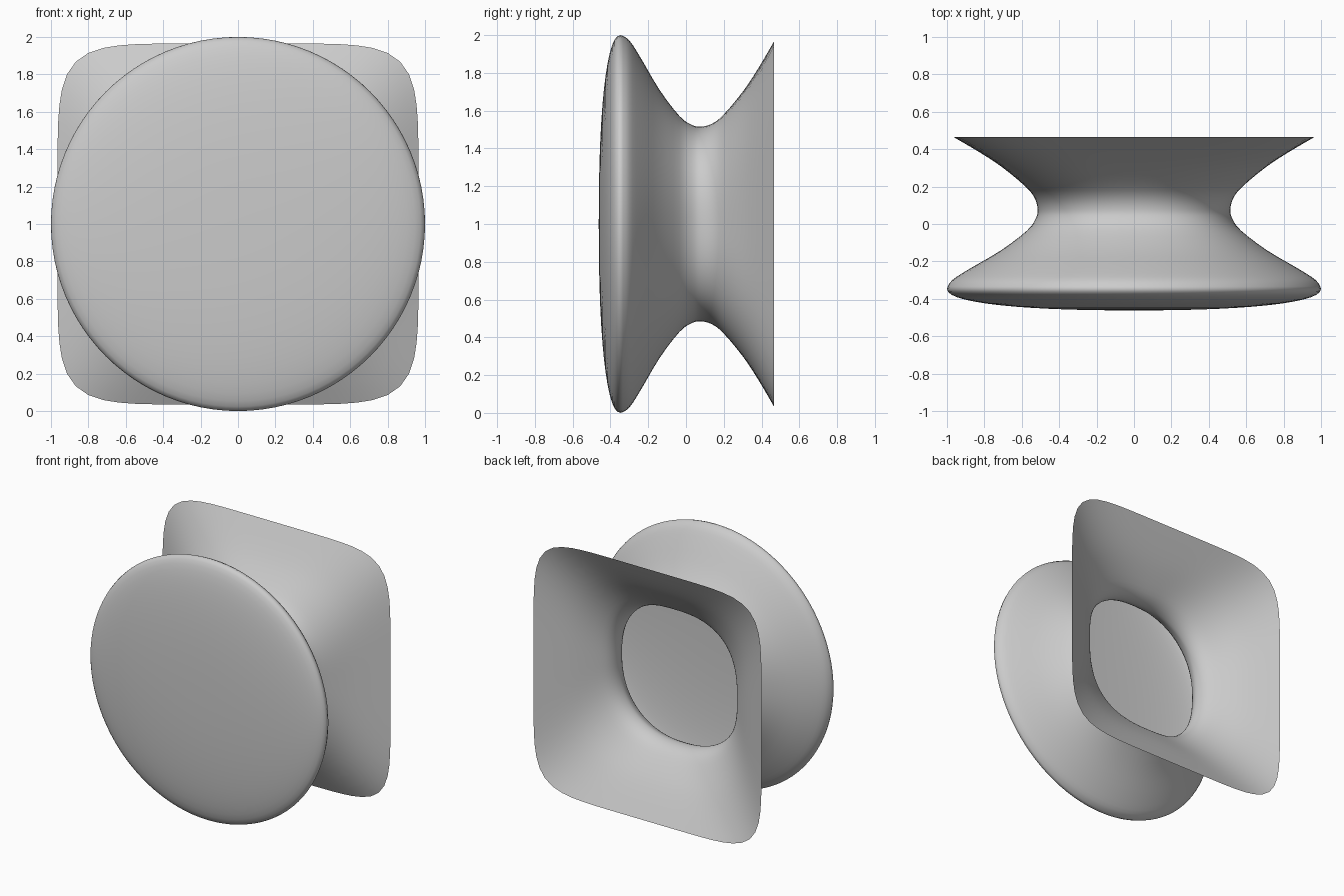
import bpy, bmesh
from math import sin, cos, pi

if "Cube" in bpy.data.objects:
    bpy.data.objects.remove(bpy.data.objects["Cube"])

N = 96

def squircle(half, n, a):
    """Point at angle a on a superellipse: n = 2 is a circle, larger is squarer."""
    d = half / (abs(cos(a)) ** n + abs(sin(a)) ** n) ** (1 / n)
    return d * cos(a), d * sin(a)

# rings: (y, half size, squareness), domed front from centre to rim
rings = []
for i in range(1, 15):
    r = sin(i / 14 * pi / 2) ** 0.95
    rings.append((-0.345 - 0.117 * max(1 - r ** 2.3, 0) ** (1 / 2.3), r, 2.0))

# waist and square flared back
control = [(-0.345, 1.0, 2.0), (-0.30, 0.972, 2.0), (-0.24, 0.88, 2.03),
           (-0.14, 0.71, 2.12), (-0.035, 0.572, 2.25), (0.03, 0.525, 2.36),
           (0.08, 0.515, 2.45), (0.14, 0.532, 2.6), (0.20, 0.58, 2.9),
           (0.30, 0.70, 3.8), (0.38, 0.82, 4.9), (0.465, 0.965, 6.5)]

def spline(p, q, r, s, t):
    return tuple(0.5 * (2 * b + (c - a) * t + (2 * a - 5 * b + 4 * c - d) * t * t
                        + (3 * b - a - 3 * c + d) * t ** 3)
                 for a, b, c, d in zip(p, q, r, s))

last = len(control) - 1
for i in range(last):
    p, s = control[max(i - 1, 0)], control[min(i + 2, last)]
    for j in (1, 2, 3):
        y, h, n = spline(p, control[i], control[i + 1], s, j / 3)
        rings.append((y, min(h, 1.0), max(n, 2.0)))

# loft the rings into one open shell
bm = bmesh.new()
centre = bm.verts.new((0, -0.462, 1))
loops = []
for y, h, n in rings:
    pts = [squircle(h, n, 2 * pi * k / N) for k in range(N)]
    loops.append([bm.verts.new((x, y, z + 1)) for x, z in pts])
for k in range(N):
    m = (k + 1) % N
    bm.faces.new((centre, loops[0][k], loops[0][m]))
    for a, b in zip(loops, loops[1:]):
        bm.faces.new((a[k], b[k], b[m], a[m]))
bmesh.ops.recalc_face_normals(bm, faces=bm.faces)
for face in bm.faces:
    face.smooth = True
# outward normals: the dome faces the front
bm.normal_update()
if centre.link_faces[0].normal.y > 0:
    bmesh.ops.reverse_faces(bm, faces=bm.faces)

mesh = bpy.data.meshes.new("flared_knob")
bm.to_mesh(mesh)
bm.free()
knob = bpy.data.objects.new("flared_knob", mesh)
bpy.context.collection.objects.link(knob)
